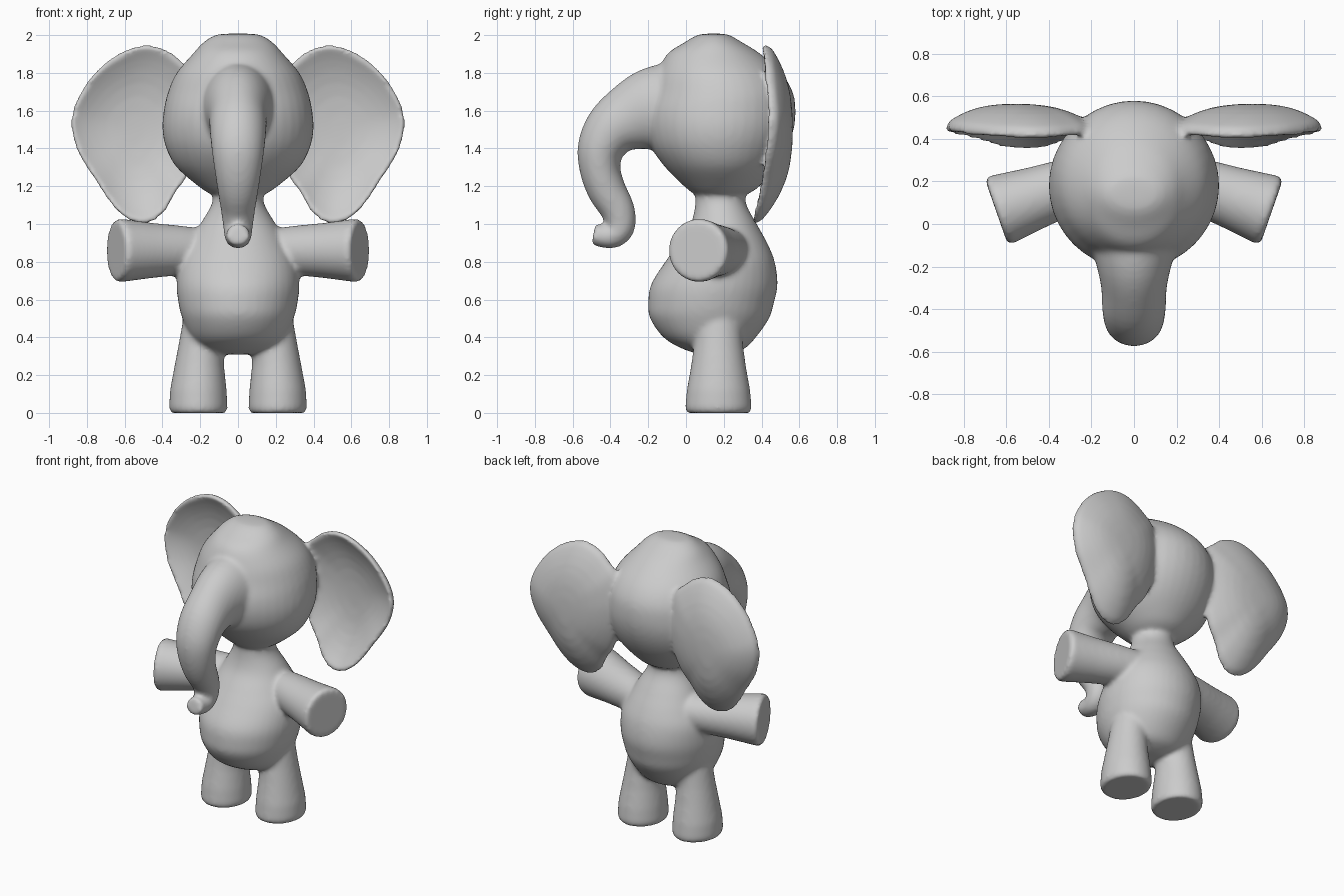
import bpy, bmesh, math
from mathutils import Vector as V

if "Cube" in bpy.data.objects:
    bpy.data.objects.remove(bpy.data.objects["Cube"])

X, Y, Z = V((1, 0, 0)), V((0, 1, 0)), V((0, 0, 1))


def spline(pts, closed=False, n=4):
    """Catmull-Rom resampling of tuples of any length."""
    out, m = [], len(pts)
    get = (lambda i: pts[i % m]) if closed else (lambda i: pts[max(0, min(m - 1, i))])
    for i in range(m if closed else m - 1):
        for k in range(n):
            t = k / n
            out.append(tuple(0.5 * (2 * b + (c - a) * t + (2 * a - 5 * b + 4 * c - d) * t ** 2
                                    + (3 * b - a - 3 * c + d) * t ** 3)
                             for a, b, c, d in zip(get(i - 1), get(i), get(i + 1), get(i + 2))))
    return out if closed else out + [tuple(pts[-1])]


def ring(c, u, v, n=40):
    return [c + u * math.cos(2 * math.pi * i / n) + v * math.sin(2 * math.pi * i / n)
            for i in range(n)]


def skin(name, rings):
    """Closed surface through a list of equal-sized rings."""
    bm = bmesh.new()
    vs = [[bm.verts.new(p) for p in r] for r in rings]
    for a, b in zip(vs, vs[1:]):
        for i in range(len(a)):
            j = (i + 1) % len(a)
            bm.faces.new((a[i], a[j], b[j], b[i]))
    bm.faces.new(vs[0][::-1])
    bm.faces.new(vs[-1])
    bmesh.ops.recalc_face_normals(bm, faces=bm.faces)
    me = bpy.data.meshes.new(name)
    bm.to_mesh(me)
    bm.free()
    ob = bpy.data.objects.new(name, me)
    bpy.context.collection.objects.link(ob)
    return ob


def stack(name, levels):
    """Loft of horizontal ellipses: (z, front y, back y, half width)."""
    return skin(name, [ring(V((0, (f + b) / 2, z)), X * w, Y * (b - f) / 2)
                       for z, f, b, w in spline(levels)])


# Pear-shaped torso with neck
parts = [stack("torso", [
    (.31, .07, .23, .10), (.34, -.02, .31, .19), (.40, -.12, .37, .25), (.50, -.19, .44, .295),
    (.58, -.20, .465, .315), (.68, -.185, .485, .325), (.80, -.11, .47, .31),
    (.90, -.04, .43, .26), (1.0, .025, .375, .20), (1.12, .05, .315, .135), (1.25, .04, .33, .14)])]

# Head
parts.append(stack("head", [
    (1.16, .04, .33, .15), (1.20, -.01, .39, .21), (1.30, -.11, .475, .325),
    (1.40, -.18, .535, .38), (1.50, -.21, .57, .40), (1.60, -.21, .58, .393),
    (1.70, -.18, .565, .37), (1.80, -.15, .505, .325), (1.90, -.10, .395, .24),
    (1.96, -.01, .30, .185), (2.0, .06, .23, .12), (2.008, .12, .18, .04)]))

# Trunk: y, z, half width, in-plane radius
path = spline([(-.05, 1.60, .22, .27), (-.18, 1.60, .18, .23), (-.29, 1.565, .155, .185),
               (-.39, 1.50, .15, .15), (-.45, 1.40, .14, .125), (-.455, 1.29, .125, .108),
               (-.42, 1.18, .108, .102), (-.36, 1.07, .09, .09), (-.35, .98, .078, .078),
               (-.40, .935, .07, .066), (-.49, .945, .06, .056)])
rings = []
for i, (y, z, w, r) in enumerate(path):
    a, b = path[max(0, i - 1)], path[min(len(path) - 1, i + 1)]
    t = V((0, b[0] - a[0], b[1] - a[1])).normalized()
    rings.append(ring(V((0, y, z)), X * w, X.cross(t) * r))
parts.append(skin("trunk", rings))

# Ear outline in front view, and rim depth by height
outline = spline([(.22, 1.78), (.29, 1.86), (.38, 1.925), (.48, 1.95), (.59, 1.925), (.73, 1.835),
                  (.84, 1.69), (.885, 1.54), (.85, 1.38), (.75, 1.22), (.67, 1.10), (.58, 1.02),
                  (.48, 1.0), (.39, 1.06), (.33, 1.16), (.26, 1.26), (.21, 1.42), (.20, 1.62)], True)


def rim(z):
    return .45 - .22 * max(0, 1.6 - z) ** 1.7 - .10 * max(0, z - 1.6)


def ear_ring(s, back):
    pts = []
    for x, z in outline:
        r = rim(z)
        if s == 1:
            y = r
        elif back:
            y = r + .025 + (.54 - r) * (1 - s ** 2.6)
        else:
            y = r - .025 + (.50 - r + .025) * (1 - s ** 2.6)
        pts.append(V((.56 + (x - .56) * s, y, 1.5 + (z - 1.5) * s)))
    return pts


steps = [.04, .2, .4, .55, .7, .82, .9, .96]
for side in (1, -1):
    # Dished ear
    rings = [ear_ring(s, False) for s in steps] + [ear_ring(1, True)]
    rings += [ear_ring(s, True) for s in reversed(steps)]
    parts.append(skin("ear", [[V((p.x * side, p.y, p.z)) for p in r] for r in rings]))

    # Arm, flaring outward and angled forward
    d = V((.945 * side, -.33, 0)).normalized()
    end = V((.645 * side, .06, .86))
    parts.append(skin("arm", [ring(end + d * t, Z * r, d.cross(Z) * r) for t, r in
                              [(-.50, .115), (-.35, .132), (-.20, .146), (-.08, .161),
                               (-.02, .169), (.003, .158)]]))

    # Leg, flaring to a flat foot
    parts.append(skin("leg", [ring(V((x * side, .172, z)), X * rx, Y * ry) for z, x, rx, ry in
                              [(-.001, .208, .143, .165), (.02, .21, .155, .177), (.12, .21, .15, .168),
                               (.25, .205, .131, .145), (.36, .195, .12, .13),
                               (.50, .18, .11, .12)]]))

# Fuse everything into one soft skin
for ob in parts:
    ob.select_set(True)
bpy.context.view_layer.objects.active = parts[0]
bpy.ops.object.join()
body = bpy.context.object
body.name = "elephant_body"
fuse = body.modifiers.new("fuse", 'REMESH')
fuse.mode = 'VOXEL'
fuse.voxel_size = .014
fuse.use_smooth_shade = True
soft = body.modifiers.new("soften", 'SMOOTH')
soft.factor = .5
soft.iterations = 9
